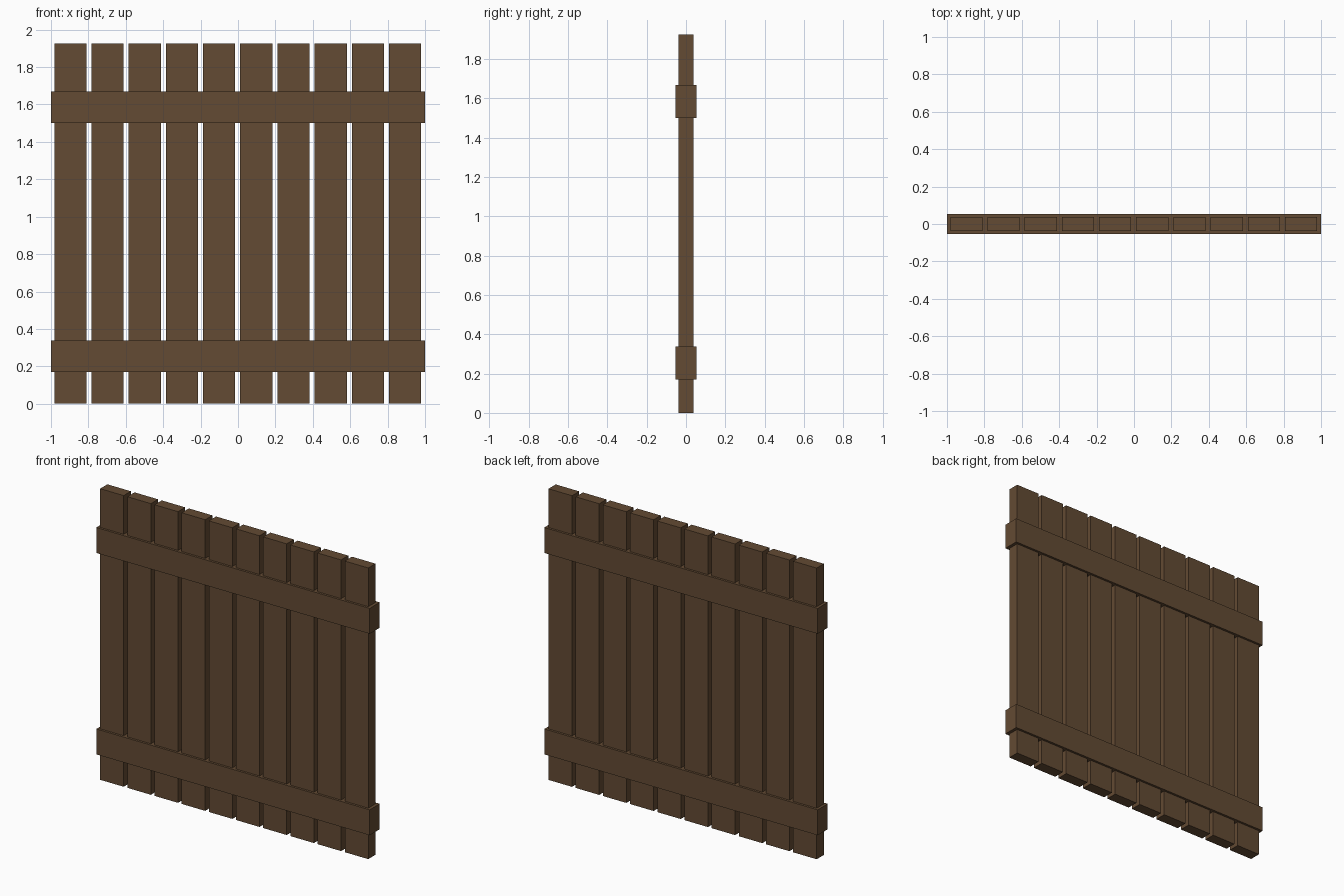
import bpy

if "Cube" in bpy.data.objects:
    bpy.data.objects.remove(bpy.data.objects["Cube"])

wood = bpy.data.materials.new("brown_wood")
wood.diffuse_color = (0.125, 0.069, 0.033, 1)
wood.use_nodes = True
wood.node_tree.nodes["Principled BSDF"].inputs["Base Color"].default_value = wood.diffuse_color


def box(name, center, size):
    bpy.ops.mesh.primitive_cube_add(size=1, location=center)
    ob = bpy.context.object
    ob.name = name
    ob.scale = size
    bpy.ops.object.transform_apply(location=False, rotation=False, scale=True)
    ob.data.materials.append(wood)
    return ob


# Ten upright planks with narrow gaps
COUNT, PITCH, FIRST = 10, 0.1988, -0.896
WIDTH, HEIGHT, DEPTH = 0.172, 1.925, 0.075
for i in range(COUNT):
    box(f"plank_{i + 1}", (FIRST + i * PITCH, 0, HEIGHT / 2), (WIDTH, DEPTH, HEIGHT))

# Two thicker horizontal rails the planks pass through
for name, z in (("lower_rail", 0.253), ("upper_rail", 1.585)):
    box(name, (0, 0, z), (2.0, 0.105, 0.168))
